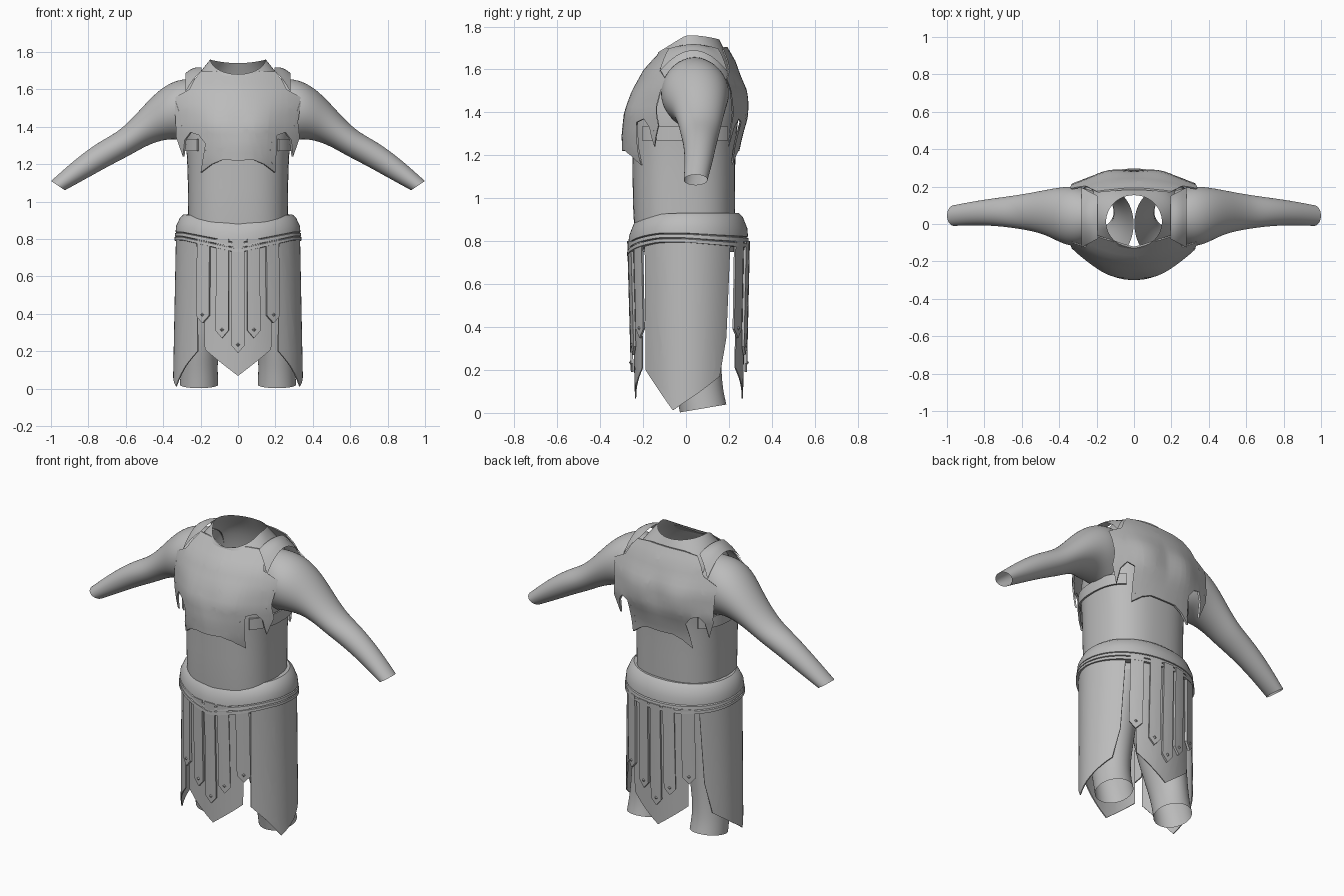
import bpy, bmesh
from math import sin, cos, pi, asin, exp
from mathutils import Vector, Matrix

if "Cube" in bpy.data.objects:
    bpy.data.objects.remove(bpy.data.objects["Cube"])

GREY = (0.5, 0.5, 0.5, 1)
mat = bpy.data.materials.new("plain grey")
mat.use_nodes = True
mat.diffuse_color = GREY
mat.node_tree.nodes["Principled BSDF"].inputs["Base Color"].default_value = GREY
parts = []


def finish(name, bm, smooth_levels=0):
    bmesh.ops.recalc_face_normals(bm, faces=bm.faces[:])
    mesh = bpy.data.meshes.new(name)
    bm.to_mesh(mesh)
    bm.free()
    mesh.materials.append(mat)
    ob = bpy.data.objects.new(name, mesh)
    bpy.context.collection.objects.link(ob)
    if smooth_levels:
        ob.modifiers.new("Subdivision", "SUBSURF").levels = smooth_levels
        ob.modifiers["Subdivision"].render_levels = smooth_levels
    parts.append(ob)
    return ob


def lerp_table(table, z):
    """Piecewise linear lookup in (z, value) pairs."""
    if z <= table[0][0]:
        return table[0][1]
    for (a, va), (b, vb) in zip(table, table[1:]):
        if z <= b:
            return va + (vb - va) * (z - a) / (b - a)
    return table[-1][1]


def around(phi, rx, y_front, y_back, z, p=2.0, cx=0):
    """Point on a rounded section; phi = 0 faces front, pi / 2 faces +x."""
    s, c = sin(phi), cos(phi)
    x = rx * abs(s) ** (2 / p) * (1 if s > 0 else -1)
    y = abs(c) ** (2 / p) * (1 if c > 0 else -1)
    mid, half = (y_front + y_back) / 2, (y_back - y_front) / 2
    return Vector((cx + x, mid - half * y, z))


def loft(name, rings, closed=True, levels=0):
    bm = bmesh.new()
    rows = [[bm.verts.new(co) for co in ring] for ring in rings]
    n = len(rows[0])
    for a, b in zip(rows, rows[1:]):
        for i in range(n if closed else n - 1):
            j = (i + 1) % n
            bm.faces.new((a[i], a[j], b[j], b[i]))
    return finish(name, bm, levels)


def angles(n):
    return [2 * pi * (i + 0.5) / n for i in range(n)]


def drape(name, outline, place, step_u, step_z, thick=0.01):
    """Cut a flat outline into a grid, bend it over a surface, thicken it inward."""
    bm = bmesh.new()
    bm.faces.new([bm.verts.new((u, 0, z)) for u, z in outline])
    bmesh.ops.triangulate(bm, faces=bm.faces[:])
    for axis, step in ((0, step_u), (2, step_z)):
        lo = min(v.co[axis] for v in bm.verts)
        hi = max(v.co[axis] for v in bm.verts)
        normal = Vector((axis == 0, 0, axis == 2))
        count = max(2, round((hi - lo) / step))
        for i in range(1, count):
            bmesh.ops.bisect_plane(
                bm, geom=bm.verts[:] + bm.edges[:] + bm.faces[:], dist=1e-5,
                plane_co=normal * (lo + (hi - lo) * i / count), plane_no=normal)
    bmesh.ops.remove_doubles(bm, verts=bm.verts[:], dist=0.001)
    for v in bm.verts:
        v.co = place(v.co.x, v.co.z)
    shell = bmesh.ops.extrude_face_region(bm, geom=bm.faces[:], use_keep_orig=True)
    for v in shell["geom"]:
        if isinstance(v, bmesh.types.BMVert):
            v.co -= Vector((v.co.x, v.co.y, 0)).normalized() * thick
    return finish(name, bm)


def mirrored(half):
    """Complete an outline given from its top centre to its bottom centre on +x."""
    return half + [(-x, z) for x, z in reversed(half) if abs(x) > 1e-6]


# Torso with an open, dipping neckline
TORSO = [(0.75, 0.265, -0.235, 0.225), (0.95, 0.268, -0.25, 0.23), (1.2, 0.27, -0.25, 0.23),
         (1.3, 0.28, -0.255, 0.235), (1.4, 0.288, -0.25, 0.25), (1.5, 0.28, -0.22, 0.245),
         (1.6, 0.26, -0.165, 0.22), (1.66, 0.23, -0.135, 0.195)]
rings = [[around(a, rx, f, b, z, 2.5) for a in angles(32)] for z, rx, f, b in TORSO]
neck = [around(a, 0.15, -0.13, 0.155, 0) for a in angles(32)]
for v in neck:
    v.z = 1.76 - 0.08 * max(0, -v.y / 0.13) - 0.02 * max(0, v.y / 0.155) ** 2
rings.append([a.lerp(b, 0.6) for a, b in zip(rings[-1], neck)])
rings.append(neck)
loft("torso", rings, levels=1)

# Arms: top x, top z, bottom x, bottom z, centre y, half depth
ARM = [(0.2, 1.66, 0.24, 1.31, 0.04, 0.14), (0.3, 1.66, 0.31, 1.33, 0.04, 0.165),
       (0.39, 1.625, 0.37, 1.332, 0.045, 0.155), (0.475, 1.548, 0.43, 1.32, 0.06, 0.128),
       (0.56, 1.45, 0.5, 1.292, 0.065, 0.107), (0.645, 1.37, 0.58, 1.245, 0.065, 0.092),
       (0.745, 1.32, 0.68, 1.195, 0.065, 0.078), (0.87, 1.228, 0.8, 1.128, 0.06, 0.066),
       (1.0, 1.11, 0.925, 1.06, 0.045, 0.056)]
# Legs: z, centre x, half width, front y, back y
LEG = [(0.015, 0.208, 0.104, -0.03, 0.19), (0.1, 0.208, 0.1, -0.05, 0.175),
       (0.2, 0.205, 0.1, -0.08, 0.165), (0.45, 0.175, 0.13, -0.14, 0.165),
       (0.8, 0.14, 0.14, -0.19, 0.19)]
for side, word in ((1, "left"), (-1, "right")):
    rings = []
    for tx, tz, bx, bz, cy, ry in ARM:
        rings.append([Vector((side * ((tx + bx) / 2 + (tx - bx) / 2 * cos(a)),
                              cy + ry * sin(a),
                              (tz + bz) / 2 + (tz - bz) / 2 * cos(a))) for a in angles(20)])
    loft(word + "_arm", rings, levels=2)

    rings = [[around(a, rx, f, b, z, cx=side * cx) for a in angles(20)]
             for z, cx, rx, f, b in LEG]
    for v in rings[0]:
        v.z = 0.002 + 0.17 * (v.y + 0.03)
    loft(word + "_leg", rings, levels=2)

    # Shoulder strap arching from chest plate to back plate
    rows = []
    for k in range(5):
        w = k / 4
        rows.append([Vector((side * (0.195 + 0.085 * w), 0.035 + (0.115 + 0.045 * w) * t,
                             1.717 - 0.03 * w - (0.02 + 0.08 * w) * t * t + 0.012 * sin(pi * w)))
                     for t in [i / 8 - 1 for i in range(17)]])
    loft(word + "_shoulder_strap", rows, closed=False)

    # Band under the arm
    drape(word + "_side_band", [(0.75, 1.27), (2.4, 1.27), (2.4, 1.335), (0.75, 1.335)],
          lambda u, z: around(side * u, 0.297, -0.262, 0.25, z, 2.5), 0.08, 0.04)

# Chest and back plates
FRONT_DEPTH = [(1.15, 0.285), (1.22, 0.298), (1.3, 0.3), (1.4, 0.287), (1.5, 0.252),
               (1.6, 0.197), (1.7, 0.105)]
BACK_DEPTH = [(1.15, 0.24), (1.23, 0.25), (1.37, 0.283), (1.51, 0.275), (1.64, 0.23),
              (1.71, 0.19)]


def chest(x, z):
    curve = max(1.1, 1.9 - 2.05 * (z - 1.16))
    pec = 0.012 * exp(-((abs(x) - 0.13) ** 2 + (z - 1.42) ** 2) / 0.008)
    return Vector((x, curve * x * x - lerp_table(FRONT_DEPTH, z) - pec, z))


def back(x, z):
    blade = 0.02 * exp(-((abs(x) - 0.13) ** 2 + (z - 1.45) ** 2) / 0.01)
    return Vector((x, lerp_table(BACK_DEPTH, z) - 0.6 * x * x + blade, z))


SIDE = [(0.2, 1.695), (0.235, 1.65), (0.26, 1.6), (0.34, 1.555), (0.315, 1.48), (0.3, 1.4),
        (0.33, 1.34), (0.295, 1.24), (0.285, 1.33), (0.255, 1.37), (0.21, 1.355),
        (0.175, 1.31), (0.17, 1.24), (0.2, 1.155), (0.14, 1.2), (0.085, 1.222), (0, 1.22)]
drape("chest_plate", mirrored([(0, 1.672), (0.12, 1.698)] + SIDE), chest, 0.035, 0.035)
drape("back_plate", mirrored([(0, 1.705), (0.12, 1.705)] + SIDE), back, 0.035, 0.035)

# Belt with ribs along its lower edge and a point at the front
BELT = [(0.93, 0.265), (0.932, 0.29), (0.915, 0.31), (0.87, 0.331), (0.838, 0.334),
        (0.835, 0.326), (0.832, 0.336), (0.816, 0.338), (0.813, 0.329), (0.81, 0.339),
        (0.795, 0.34), (0.792, 0.3)]
rings = []
for z, rx in BELT:
    ring = [around(a, rx, 0.065 - rx, rx - 0.045, z, 2.1) for a in angles(72)]
    low = (0.93 - z) / 0.14
    for v in ring:
        if v.y < 0:
            v.z -= (0.035 + 0.035 * low) * max(0, 1 - abs(v.x) / 0.3)
        else:
            v.z -= 0.025 * low * v.y / 0.29
    rings.append(ring)
loft("belt", rings)


# Skirt panels and strips hang on one flaring oval
def skirt(offset, turn=0):
    def place(u, z):
        down = (0.8 - z) / 0.8
        return around(u + turn, 0.328 + 0.016 * down + offset,
                      -0.258 + 0.022 * down - offset, 0.282 - 0.018 * down + offset, z)
    return place


FLAP = mirrored([(0, 0.83), (0.6, 0.83), (0.55, 0.21), (0.2, 0.12), (0, 0.068)])
SIDE_PANEL = [(0.73, 0.83), (0.68, 0.2), (0.95, 0.12), (1.27, 0.012), (1.7, 0.085),
              (2.16, 0.17), (2.3, 0.35), (2.37, 0.83)]
STRIPS = [(-0.185, 0.35), (-0.083, 0.27), (0, 0.19), (0.083, 0.27), (0.185, 0.35)]
for word, turn in (("front", 0), ("back", pi)):
    drape(word + "_flap", FLAP, skirt(0, turn), 0.1, 0.1, 0.006)
    for i, (x, tip) in enumerate(STRIPS):
        mid = asin(x / 0.34)
        w = 0.033 / 0.34 / cos(mid)
        outline = [(mid - w, 0.8), (mid - w, tip + 0.04), (mid, tip), (mid + w, tip + 0.04),
                   (mid + w, 0.8)]
        place = skirt(0.016, turn)
        drape(f"{word}_strip_{i + 1}", outline, place, 0.1, 0.15, 0.012)
        # Diamond stud near the point of the strip
        bm = bmesh.new()
        spot = place(mid, tip + 0.045)
        facing = Vector((spot.x, spot.y * 1.4, 0)).to_track_quat("Z", "Y")
        bmesh.ops.create_cone(bm, cap_ends=True, segments=4, radius1=0.02, radius2=0,
                              depth=0.016,
                              matrix=Matrix.Translation(spot) @ facing.to_matrix().to_4x4())
        finish(f"{word}_stud_{i + 1}", bm)
for side, word in ((1, "left"), (-1, "right")):
    drape(word + "_side_panel", [(side * u, z) for u, z in SIDE_PANEL], skirt(0.004),
          0.1, 0.1, 0.006)

# Smooth shading with sharp edges kept
bpy.ops.object.select_all(action="DESELECT")
for ob in parts:
    ob.select_set(True)
bpy.context.view_layer.objects.active = parts[0]
bpy.ops.object.shade_smooth_by_angle(angle=0.7)
